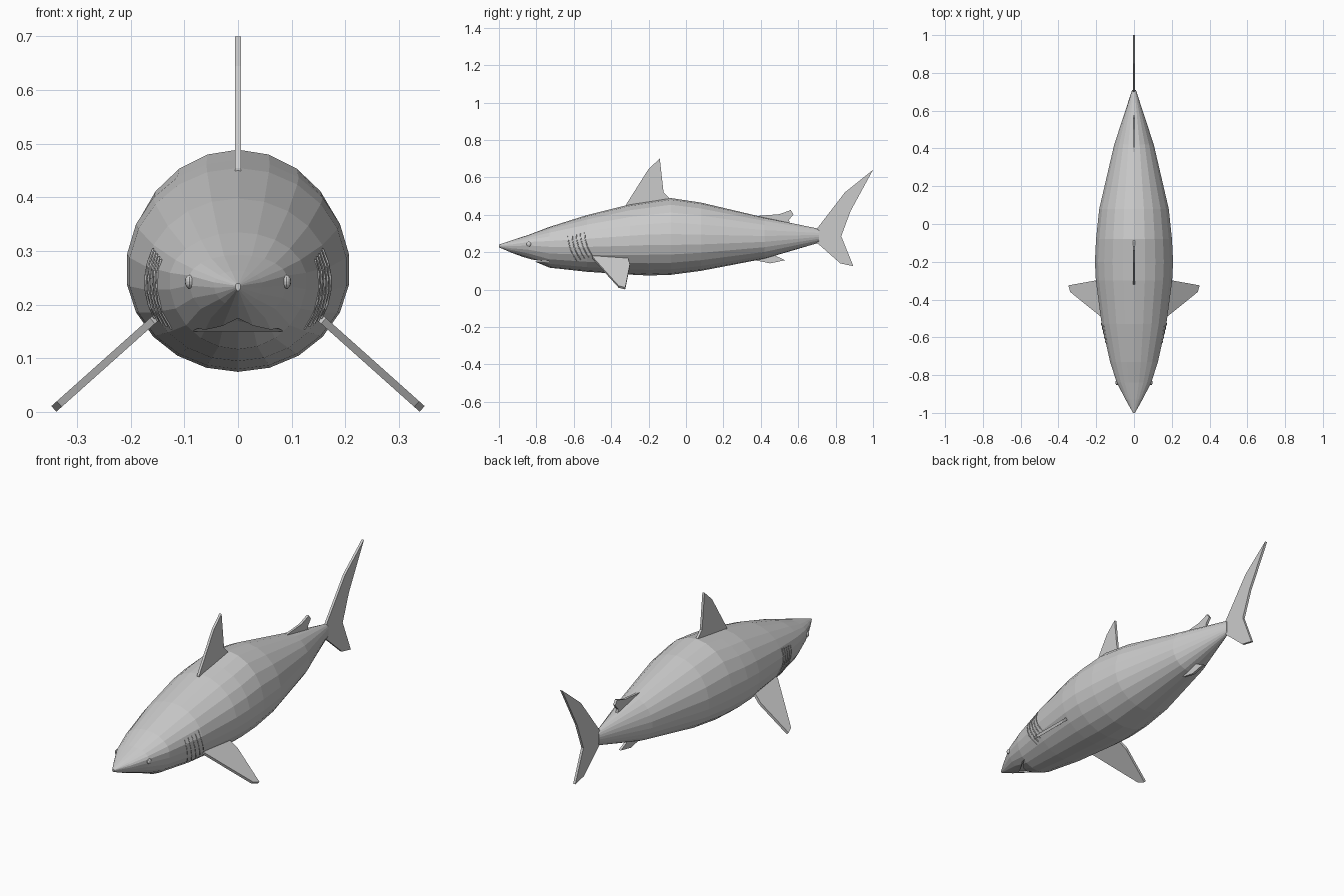
import bpy, bmesh
from math import cos, sin, pi, sqrt
from mathutils import Vector

if "Cube" in bpy.data.objects:
    bpy.data.objects.remove(bpy.data.objects["Cube"])

# Body stations: y, top z, widest z, bottom z, half width
STATIONS = [
    (-1.00, .240, .235, .226, .005), (-.93, .264, .238, .196, .045),
    (-.84, .293, .248, .163, .092), (-.73, .335, .247, .117, .128),
    (-.53, .398, .250, .095, .173), (-.30, .455, .260, .080, .204),
    (-.20, .470, .265, .075, .209), (-.08, .489, .265, .079, .203),
    (.08, .465, .265, .100, .186), (.42, .385, .270, .165, .106),
    (.71, .325, .287, .250, .010)]
SIDES = 22


def make_object(name, bm):
    bmesh.ops.recalc_face_normals(bm, faces=bm.faces[:])
    mesh = bpy.data.meshes.new(name)
    bm.to_mesh(mesh)
    bm.free()
    obj = bpy.data.objects.new(name, mesh)
    bpy.context.collection.objects.link(obj)
    return obj


def plate(name, points, thickness, normal):
    """Flat polygon in space, thickened evenly about its plane."""
    bm = bmesh.new()
    off = Vector(normal).normalized() * thickness / 2
    a = [bm.verts.new(Vector(p) + off) for p in points]
    b = [bm.verts.new(Vector(p) - off) for p in points]
    bm.faces.new(a)
    bm.faces.new(b[::-1])
    for i in range(len(points)):
        j = (i + 1) % len(points)
        bm.faces.new((a[i], b[i], b[j], a[j]))
    return make_object(name, bm)


def upright_fin(name, outline):
    return plate(name, [(0, y, z) for y, z in outline], .012, (1, 0, 0))


def section(y):
    for p, q in zip(STATIONS, STATIONS[1:]):
        if p[0] <= y <= q[0]:
            t = (y - p[0]) / (q[0] - p[0])
            return [u + (v - u) * t for u, v in zip(p, q)]


def side_x(y, z):
    _, top, mid, bot, w = section(y)
    k = (z - mid) / ((top - mid) if z > mid else (mid - bot))
    return w * sqrt(max(0, 1 - k * k))


# Lofted body
bm = bmesh.new()
rings = []
for y, top, mid, bot, w in STATIONS:
    ring = []
    for i in range(SIDES):
        a = pi / 2 + 2 * pi * i / SIDES
        h = top - mid if sin(a) > 0 else mid - bot
        ring.append(bm.verts.new((w * cos(a), y, mid + h * sin(a))))
    rings.append(ring)
for r, s in zip(rings, rings[1:]):
    for i in range(SIDES):
        j = (i + 1) % SIDES
        bm.faces.new((r[i], r[j], s[j], s[i]))
bm.faces.new(rings[0])
bm.faces.new(rings[-1][::-1])
body = make_object("body", bm)

# Mouth slot under the snout
bm = bmesh.new()
for p in [(0, -.875, .182), (0, -.86, .150), (0, -.77, .170),
          (.092, -.73, .150), (-.092, -.73, .150)]:
    bm.verts.new(p)
bmesh.ops.convex_hull(bm, input=bm.verts[:])
cutter = make_object("mouth_cutter", bm)
cutter.hide_render = True
cutter.hide_set(True)
mod = body.modifiers.new("mouth", 'BOOLEAN')
mod.operation = 'DIFFERENCE'
mod.solver = 'EXACT'
mod.object = cutter

# Fins on the centre line
upright_fin("dorsal_fin", [(-.32, .44), (-.32, .455), (-.20, .645), (-.14, .70),
                           (-.12, .52), (-.085, .485), (-.09, .46)])
upright_fin("rear_dorsal_fin", [(.36, .37), (.36, .392), (.50, .403), (.56, .425),
                                (.575, .402), (.55, .372), (.56, .34)])
upright_fin("anal_fin", [(.30, .18), (.33, .165), (.45, .14), (.53, .157),
                         (.475, .182), (.50, .21)])
upright_fin("tail_fin", [(.68, .30), (.70, .325), (.85, .52), (1.0, .64), (.88, .42),
                         (.83, .285), (.895, .125), (.825, .14), (.70, .25), (.68, .26)])

# Paired parts
PECTORAL = [(-.47, .195), (-.50, .17), (-.41, .07), (-.36, .015),
            (-.325, .006), (-.30, .13), (-.31, .165), (-.33, .195)]
for s, side in ((1, "left"), (-1, "right")):
    plate("pectoral_fin_" + side,
          [(s * (.165 + (.165 - z) * 1.12), y, z) for y, z in PECTORAL],
          .014, (s * .66, 0, .75))

    bpy.ops.mesh.primitive_uv_sphere_add(segments=12, ring_count=8, radius=.013,
                                         location=(s * .090, -.84, .243))
    eye = bpy.context.object
    eye.name = "eye_" + side
    eye.scale = (.7, 1, 1)

    # Gill slits follow the flank
    curve = bpy.data.curves.new("gill_slits_" + side, 'CURVE')
    curve.dimensions = '3D'
    curve.bevel_depth = .0025
    curve.bevel_resolution = 0
    for g in range(5):
        spline = curve.splines.new('POLY')
        spline.points.add(5)
        for n, pt in enumerate(spline.points):
            t = n / 5
            y = -.63 + .022 * g + .045 * t * t
            z = .285 + .005 * g - .13 * t
            pt.co = (s * side_x(y, z), y, z, 1)
    gills = bpy.data.objects.new("gill_slits_" + side, curve)
    bpy.context.collection.objects.link(gills)
